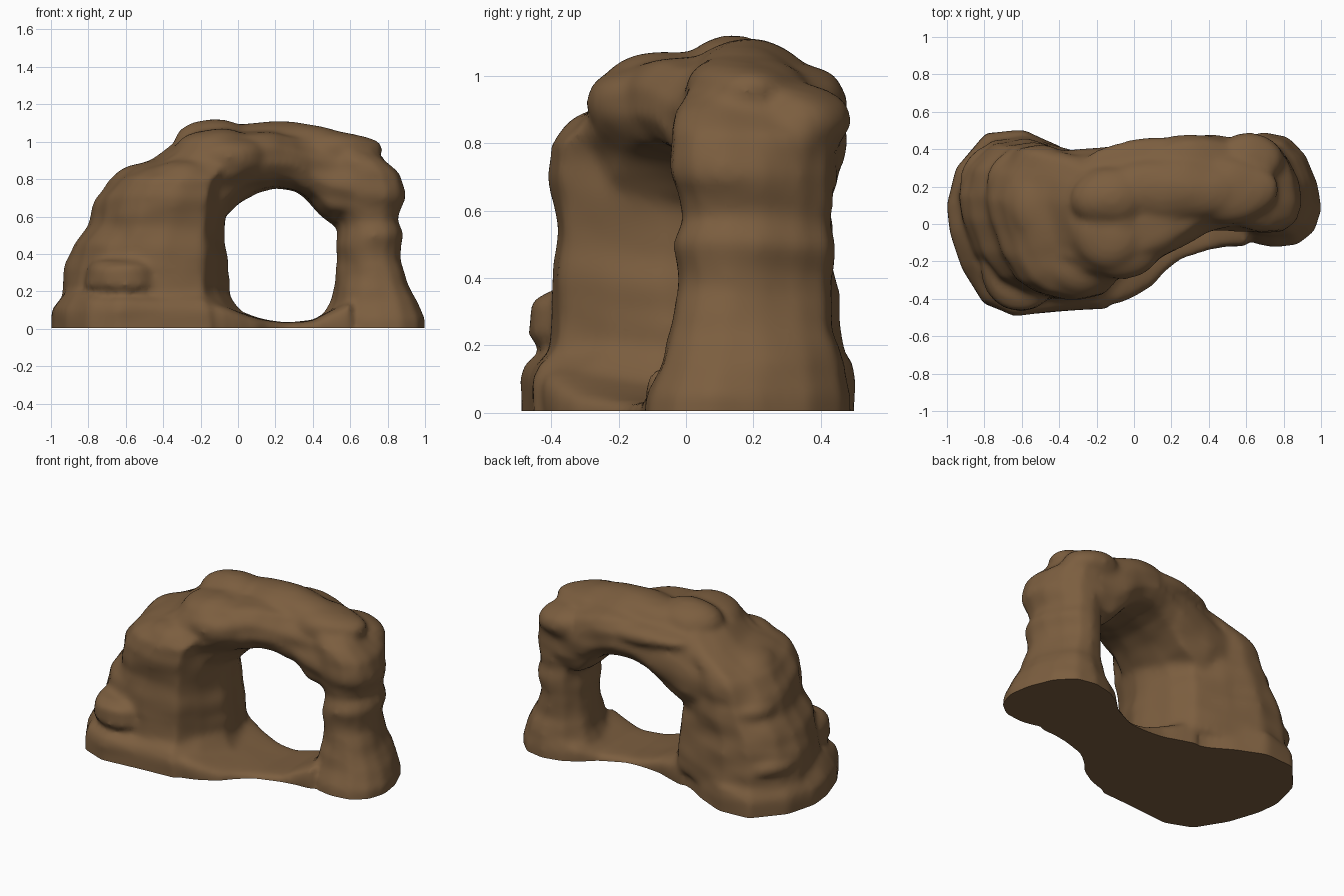
import bpy, bmesh, math
from mathutils import Vector, Matrix, noise

cube = bpy.data.objects.get("Cube")
if cube:
    bpy.data.objects.remove(cube, do_unlink=True)

rock = bpy.data.materials.new("brown_rock")
rock.use_nodes = True
colour = (0.2, 0.112, 0.05, 1)
rock.diffuse_color = colour
bsdf = rock.node_tree.nodes["Principled BSDF"]
bsdf.inputs["Base Color"].default_value = colour
bsdf.inputs["Roughness"].default_value = 0.9

bm = bmesh.new()


def superellipse(power, count=32):
    pts = []
    for i in range(count):
        a = 2 * math.pi * i / count
        c, s = math.cos(a), math.sin(a)
        pts.append((math.copysign(abs(c) ** (2 / power), c),
                    math.copysign(abs(s) ** (2 / power), s)))
    return pts


def loft(shape, levels, along_x=False):
    """Join scaled copies of a unit outline; level = position, min a, max a, min b, max b."""
    rings = []
    for p, a0, a1, b0, b1 in levels:
        ring = []
        for u, v in shape:
            a = (a0 + a1) / 2 + u * (a1 - a0) / 2
            b = (b0 + b1) / 2 + v * (b1 - b0) / 2
            ring.append(bm.verts.new((p, a, b) if along_x else (a, b, p)))
        rings.append(ring)
    faces = [bm.faces.new(rings[0]), bm.faces.new(rings[-1])]
    n = len(shape)
    for r, q in zip(rings, rings[1:]):
        for i in range(n):
            j = (i + 1) % n
            faces.append(bm.faces.new((r[i], r[j], q[j], q[i])))
    bmesh.ops.recalc_face_normals(bm, faces=faces)


# Wide foot of the broad rock mass
foot_outline = [(-1, .2), (-.9, .6), (-.6, .97), (-.2, 1), (.15, .84), (.4, .68), (.75, .56),
                (.9, .2), (1, -.2), (.87, -.6), (.66, -.92), (.2, -.95), (-.3, -1),
                (-.62, -.87), (-.84, -.5), (-.97, -.1)]
loft(foot_outline, [
    (-.06, -1, .04, -.49, .5), (.1, -1, .02, -.49, .5), (.15, -.97, -.02, -.47, .49),
    (.2, -.93, -.05, -.4, .44)])

# Upper body of the broad rock mass
body_outline = [(-1, .3), (-.9, .65), (-.6, .97), (-.2, 1), (.25, .87), (.7, .7), (.9, .4),
                (.99, 0), (1, -.2), (.87, -.6), (.7, -.93), (.2, -.99), (-.25, -.92),
                (-.55, -.75), (-.8, -.42), (-.95, 0)]
loft(body_outline, [
    (.1, -.96, -.04, -.43, .47), (.22, -.94, -.05, -.41, .46), (.36, -.92, -.06, -.4, .45),
    (.46, -.88, -.07, -.39, .43), (.55, -.81, -.07, -.39, .43), (.7, -.76, -.06, -.41, .42),
    (.8, -.69, -.04, -.4, .4), (.85, -.6, 0, -.33, .38), (.9, -.46, 0, -.28, .35),
    (.98, -.35, .05, -.25, .3)])

# Ledge block on the front of the mass
loft(superellipse(2.2), [
    (.18, -.78, -.42, -.42, 0), (.23, -.82, -.4, -.47, 0), (.33, -.81, -.42, -.46, 0),
    (.37, -.78, -.45, -.4, 0)])

# Pillar
pillar_outline = [(1, -.35), (.93, .1), (.7, .6), (.35, .92), (-.1, 1), (-.6, .9), (-.97, .5),
                  (-1, .15), (-.87, -.35), (-.62, -.74), (-.25, -.94), (.1, -1), (.55, -.95),
                  (.87, -.72)]
loft(pillar_outline, [
    (-.06, .44, 1, -.13, .49), (.05, .45, 1, -.12, .49), (.14, .49, .96, -.08, .47),
    (.24, .52, .91, -.05, .44), (.36, .53, .86, -.02, .43), (.5, .53, .88, -.04, .44),
    (.58, .51, .86, -.01, .43), (.7, .48, .89, -.05, .44), (.82, .45, .87, -.05, .46),
    (.9, .45, .79, -.04, .43), (.95, .45, .74, 0, .36)])

# Arch bridge, its underside rising towards the front
bridge_section = [(-1, -.1), (-.8, -.6), (-.35, -.9), (.25, -1), (.8, -.88), (1, -.4), (1, .2),
                  (.84, .65), (.45, .9), (-.2, 1), (-.7, .85), (-.95, .4)]
loft(bridge_section, [
    (-.45, -.28, .38, .5, .89), (-.25, -.28, .4, .48, 1.03), (-.08, -.28, .41, .58, 1.08),
    (.02, -.25, .42, .68, 1.06), (.1, -.21, .44, .735, 1.06), (.2, -.16, .47, .755, 1.06),
    (.3, -.11, .48, .73, 1.05), (.4, -.05, .48, .65, 1.04), (.5, -.04, .46, .55, 1.02),
    (.62, -.04, .45, .55, .98), (.72, 0, .43, .6, .93)], along_x=True)

# Thin floor under the arch
loft(superellipse(5), [
    (-.2, -.43, .34, -.06, .17), (-.08, -.42, .3, -.06, .13), (0, -.39, .27, -.06, .1),
    (.1, -.33, .26, -.06, .06), (.16, -.26, .26, -.06, .045), (.25, -.19, .27, -.06, .035),
    (.4, -.14, .34, -.06, .045), (.5, -.12, .43, -.06, .1), (.6, -.12, .45, -.06, .15)],
    along_x=True)

# Weathered lumps and ledges: centre, then radii
lumps = [
    ((.18, .18, 1), (.42, .17, .105)),
    ((.46, .18, .96), (.32, .18, .1)),
    ((-.12, .14, 1), (.22, .17, .12)),
    ((-.12, -.06, .95), (.22, .19, .13)),
    ((-.28, -.2, .78), (.2, .18, .13)),
    ((-.05, -.14, .92), (.2, .15, .11)),
    ((.62, .33, .86), (.18, .16, .12)),
    ((-.67, .23, .28), (.26, .22, .1)),
    ((-.55, .2, .6), (.24, .23, .1)),
    ((-.48, .1, .78), (.2, .24, .1)),
    ((.12, .3, .93), (.4, .17, .08))]
for centre, radii in lumps:
    bmesh.ops.create_icosphere(bm, subdivisions=3, radius=1, matrix=Matrix.LocRotScale(
        Vector(centre), None, Vector(radii)))

mesh = bpy.data.meshes.new("rock_arch")
bm.to_mesh(mesh)
bm.free()
arch = bpy.data.objects.new("rock_arch", mesh)
bpy.context.scene.collection.objects.link(arch)

# Fuse the parts into one stone and soften the joints
remesh = arch.modifiers.new("fuse", 'REMESH')
remesh.mode = 'VOXEL'
remesh.voxel_size = 0.018
soften = arch.modifiers.new("soften", 'SMOOTH')
soften.factor = 0.5
soften.iterations = 10
bpy.context.view_layer.update()
graph = bpy.context.evaluated_depsgraph_get()
fused = bpy.data.meshes.new_from_object(arch.evaluated_get(graph))
arch.modifiers.clear()
arch.data = fused

# Weathering: broad bumps with flatter strata
bm = bmesh.new()
bm.from_mesh(fused)
bm.normal_update()
moves = []
for v in bm.verts:
    p = v.co
    bumps = noise.noise(Vector((p.x * 5, p.y * 5, p.z * 6)))
    strata = noise.noise(Vector((p.x * 4 + 9, p.y * 4, p.z * 10)))
    fade = min(1, max(0, p.z / 0.15))
    moves.append(v.normal * fade * (0.012 * bumps + 0.01 * strata))
for v, move in zip(bm.verts, moves):
    v.co += move

# Flat underside
cut = bmesh.ops.bisect_plane(bm, geom=bm.verts[:] + bm.edges[:] + bm.faces[:],
                             plane_co=(0, 0, 0.005), plane_no=(0, 0, 1), clear_inner=True)
rim = [e for e in cut["geom_cut"] if isinstance(e, bmesh.types.BMEdge)]
bmesh.ops.holes_fill(bm, edges=rim, sides=0)
bmesh.ops.recalc_face_normals(bm, faces=bm.faces[:])
for f in bm.faces:
    f.smooth = True
bm.to_mesh(fused)
bm.free()
fused.materials.clear()
fused.materials.append(rock)

bpy.ops.object.select_all(action='DESELECT')
arch.select_set(True)
bpy.context.view_layer.objects.active = arch
bpy.ops.object.shade_smooth_by_angle(angle=math.radians(50))
